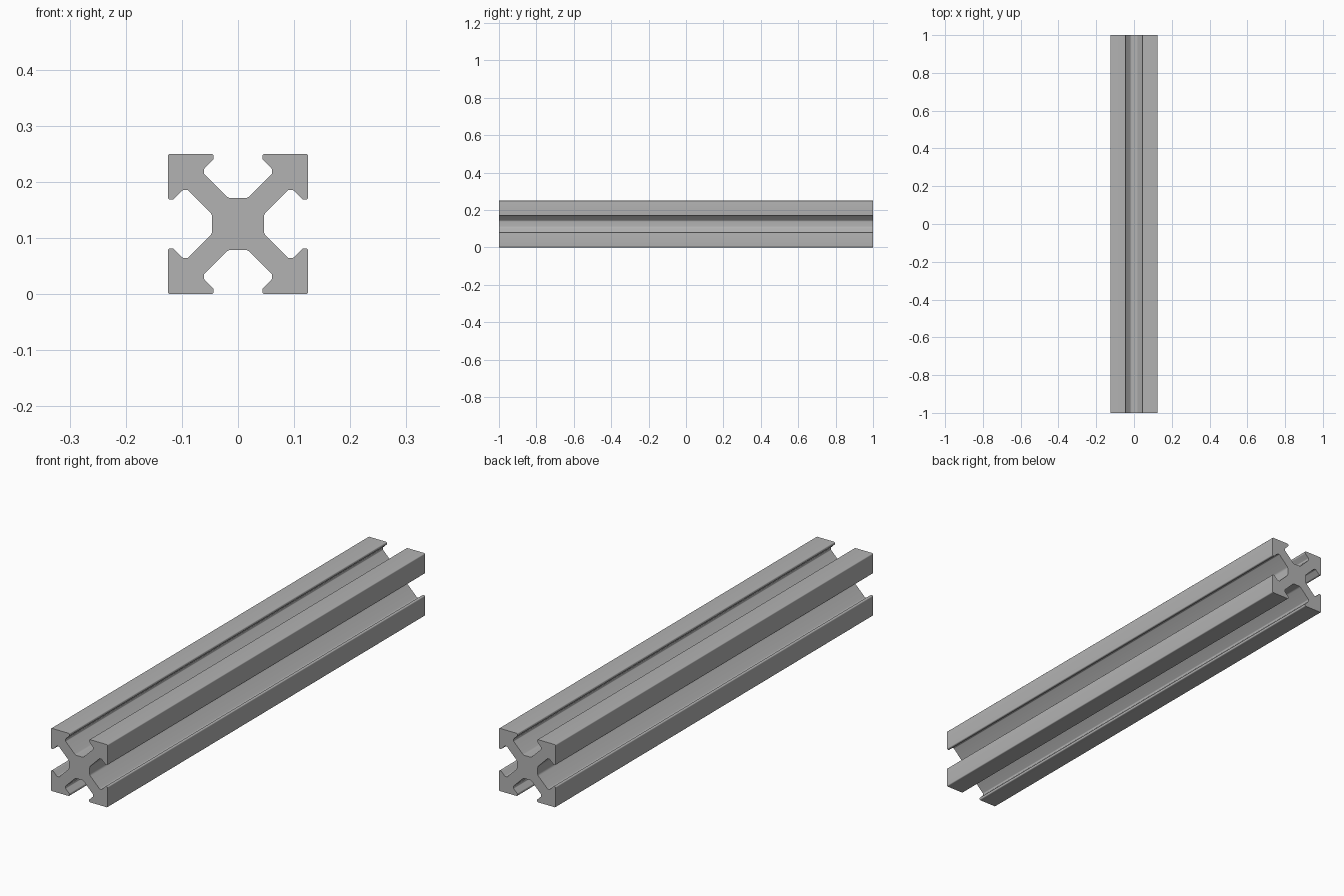
import bpy, bmesh
from math import radians, tan
from mathutils import Vector

if "Cube" in bpy.data.objects:
    bpy.data.objects.remove(bpy.data.objects["Cube"], do_unlink=True)

HALF, LENGTH = 0.125, 2.0


def material(name, colour):
    mat = bpy.data.materials.new(name)
    mat.use_nodes = True
    mat.diffuse_color = colour
    mat.node_tree.nodes["Principled BSDF"].inputs["Base Color"].default_value = colour
    return mat


def fillet(prev, corner, nxt, radius, steps=5):
    """Points of a rounded corner between two straight edges."""
    a, b = (prev - corner).normalized(), (nxt - corner).normalized()
    half_angle = a.angle(b) / 2
    reach = radius / tan(half_angle)
    start, end = corner + a * reach, corner + b * reach
    centre = corner + (a + b).normalized() * (radius ** 2 + reach ** 2) ** 0.5
    points = []
    for i in range(steps + 1):
        ray = start.lerp(end, i / steps) - centre
        points.append(centre + ray.normalized() * radius)
    return points


# One side of a T-slot: core, web, undercut and lip, each with a corner radius
half_slot = [
    (0.017, 0.046, 0.012),
    (0.0605, 0.0895, 0.004),
    (0.0605, 0.0985, 0.004),
    (0.0435, 0.1155, 0.005),
    (0.0435, HALF, 0.004),
]
mirrored_slot = [(-x, z, r) for x, z, r in reversed(half_slot)]
quarter = mirrored_slot + half_slot + [(HALF, HALF, 0.004)]

# Repeat the quarter profile around the centre
corners = []
for turn in range(4):
    for x, z, r in quarter:
        for _ in range(turn):
            x, z = z, -x
        corners.append((Vector((x, z)), r))

outline = []
for i, (corner, radius) in enumerate(corners):
    before, after = corners[i - 1][0], corners[(i + 1) % len(corners)][0]
    outline += fillet(before, corner, after, radius)

# Extrude the profile along y
bm = bmesh.new()
verts = [bm.verts.new((p.x, -LENGTH / 2, p.y + HALF)) for p in outline]
end_cap = bm.faces.new(verts)
extruded = bmesh.ops.extrude_face_region(bm, geom=[end_cap], use_keep_orig=True)
moved = [v for v in extruded["geom"] if isinstance(v, bmesh.types.BMVert)]
bmesh.ops.translate(bm, verts=moved, vec=(0, LENGTH, 0))
bmesh.ops.recalc_face_normals(bm, faces=bm.faces)
mesh = bpy.data.meshes.new("slotted_rail")
bm.to_mesh(mesh)
bm.free()

rail = bpy.data.objects.new("slotted_rail", mesh)
bpy.context.collection.objects.link(rail)
mesh.materials.append(material("aluminium_grey", (0.45, 0.45, 0.45, 1)))

bpy.ops.object.select_all(action="DESELECT")
rail.select_set(True)
bpy.context.view_layer.objects.active = rail
bpy.ops.object.shade_smooth_by_angle(angle=radians(30))
